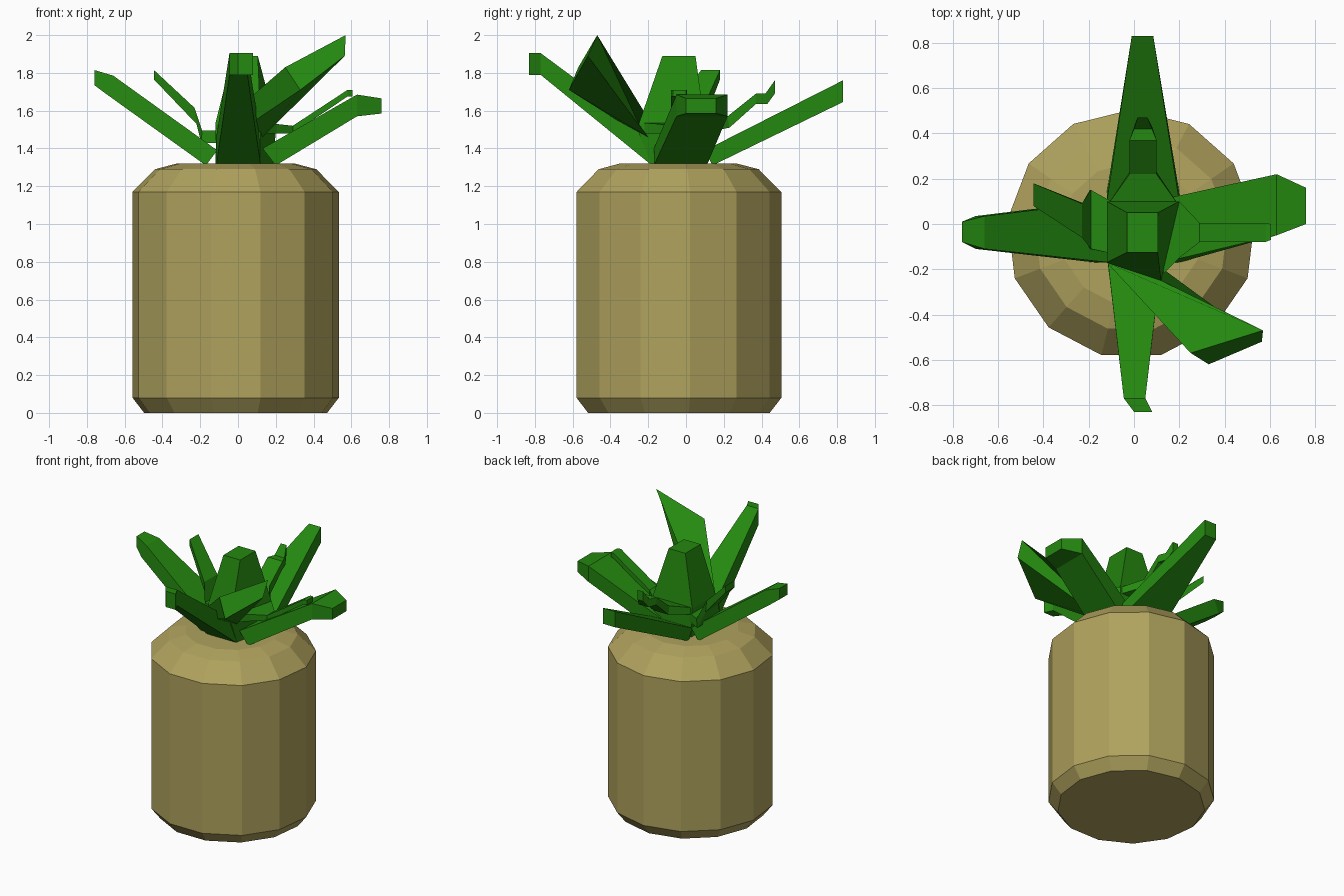
import bpy, bmesh, math


def material(name, rgb):
    m = bpy.data.materials.new(name)
    m.diffuse_color = (*rgb, 1)
    return m


RIND = material("tan rind", (0.43, 0.36, 0.11))
GREEN = material("leaf green", (0.018, 0.25, 0.005))


def loft(name, rings, mat):
    """Skin a list of equal-length point rings and cap both ends."""
    bm = bmesh.new()
    vs = [[bm.verts.new(p) for p in ring] for ring in rings]
    n = len(vs[0])
    for a, b in zip(vs, vs[1:]):
        for i in range(n):
            j = (i + 1) % n
            bm.faces.new((a[i], a[j], b[j], b[i]))
    bm.faces.new(vs[0][::-1])
    bm.faces.new(vs[-1])
    bmesh.ops.recalc_face_normals(bm, faces=bm.faces)
    me = bpy.data.meshes.new(name)
    bm.to_mesh(me)
    bm.free()
    me.materials.append(mat)
    ob = bpy.data.objects.new(name, me)
    bpy.context.collection.objects.link(ob)
    return ob


def leaf(name, axis, sections):
    """Leaf along x or y; section = (out at bottom, out at top, side a, side b, z low, z high)."""
    rings = []
    for lo, hi, a, b, z0, z1 in sections:
        ring = [(lo, a, z0), (lo, b, z0), (hi, b, z1), (hi, a, z1)]
        if axis == "y":
            ring = [(s, o, z) for o, s, z in ring]
        rings.append(ring)
    loft(name, rings, GREEN)


# Body: 13-sided barrel with bevelled ends, one corner pointing back
def circle(r, z, n=13):
    return [(-0.0125 + r * math.sin(2 * math.pi * k / n),
             -0.045 + r * math.cos(2 * math.pi * k / n), z) for k in range(n)]


loft("body", [circle(r, z) for r, z in
              ((0.488, 0), (0.55, 0.08), (0.55, 1.17), (0.43, 1.29), (0.315, 1.32))], RIND)

# Crown core: short trunk and tapered centre spire
def base(z):
    return [(-0.12, -0.17, z), (0.12, -0.25, z), (0.2, 0.1, z), (-0.12, 0.1, z)]


loft("crown_core", [
    [(-0.11, -0.17, 1.31), (0.12, -0.18, 1.31), (0.18, 0.1, 1.31), (-0.11, 0.1, 1.31)],
    base(1.48), base(1.53),
    [(-0.03, -0.125, 1.89), (0.105, -0.125, 1.89), (0.105, 0.05, 1.89), (-0.03, 0.05, 1.89)],
], GREEN)

# Four long outer leaves
leaf("front_leaf", "y", [(-0.18, -0.17, -0.115, 0.12, 1.31, 1.46),
                         (-0.77, -0.77, -0.045, 0.05, 1.79, 1.905),
                         (-0.83, -0.83, 0.0, 0.08, 1.79, 1.905)])
leaf("back_leaf", "y", [(0.14, 0.1, -0.12, 0.2, 1.31, 1.39),
                        (0.83, 0.83, -0.01, 0.085, 1.645, 1.76)])
leaf("left_leaf", "x", [(-0.17, -0.11, -0.17, 0.1, 1.31, 1.39),
                        (-0.70, -0.66, -0.11, 0.035, 1.69, 1.785),
                        (-0.76, -0.76, -0.08, 0.01, 1.735, 1.815)])
leaf("right_leaf", "x", [(0.2, 0.13, -0.17, 0.11, 1.31, 1.40),
                         (0.63, 0.63, -0.05, 0.22, 1.57, 1.685),
                         (0.76, 0.76, 0.0, 0.16, 1.585, 1.665)])

# Broad twisted leaf at front right
loft("front_right_leaf", [
    [(-0.12, -0.17, 1.51), (0.12, -0.25, 1.53), (0.13, -0.2, 1.46), (-0.1, -0.16, 1.42)],
    [(0.25, -0.57, 1.83), (0.57, -0.47, 2.0), (0.565, -0.52, 1.89), (0.33, -0.62, 1.71)],
], GREEN)

# Three small inner leaves
leaf("small_left_leaf", "x", [(-0.1, -0.1, -0.13, 0.1, 1.43, 1.495),
                              (-0.195, -0.19, -0.11, 0.15, 1.43, 1.495),
                              (-0.22, -0.23, -0.06, 0.09, 1.53, 1.615),
                              (-0.445, -0.445, 0.08, 0.18, 1.765, 1.815)])
leaf("small_right_leaf", "x", [(0.13, 0.13, -0.22, 0.1, 1.48, 1.535),
                               (0.2, 0.2, -0.15, 0.1, 1.48, 1.53),
                               (0.29, 0.29, -0.08, 0.005, 1.48, 1.52),
                               (0.58, 0.58, -0.08, 0.005, 1.675, 1.71),
                               (0.605, 0.605, -0.07, 0.0, 1.675, 1.71)])
leaf("small_back_leaf", "y", [(0.08, 0.08, -0.12, 0.2, 1.48, 1.53),
                              (0.23, 0.22, -0.02, 0.1, 1.51, 1.57),
                              (0.37, 0.37, -0.02, 0.1, 1.635, 1.69),
                              (0.43, 0.42, 0.0, 0.08, 1.635, 1.69),
                              (0.47, 0.47, 0.015, 0.06, 1.69, 1.76)])
